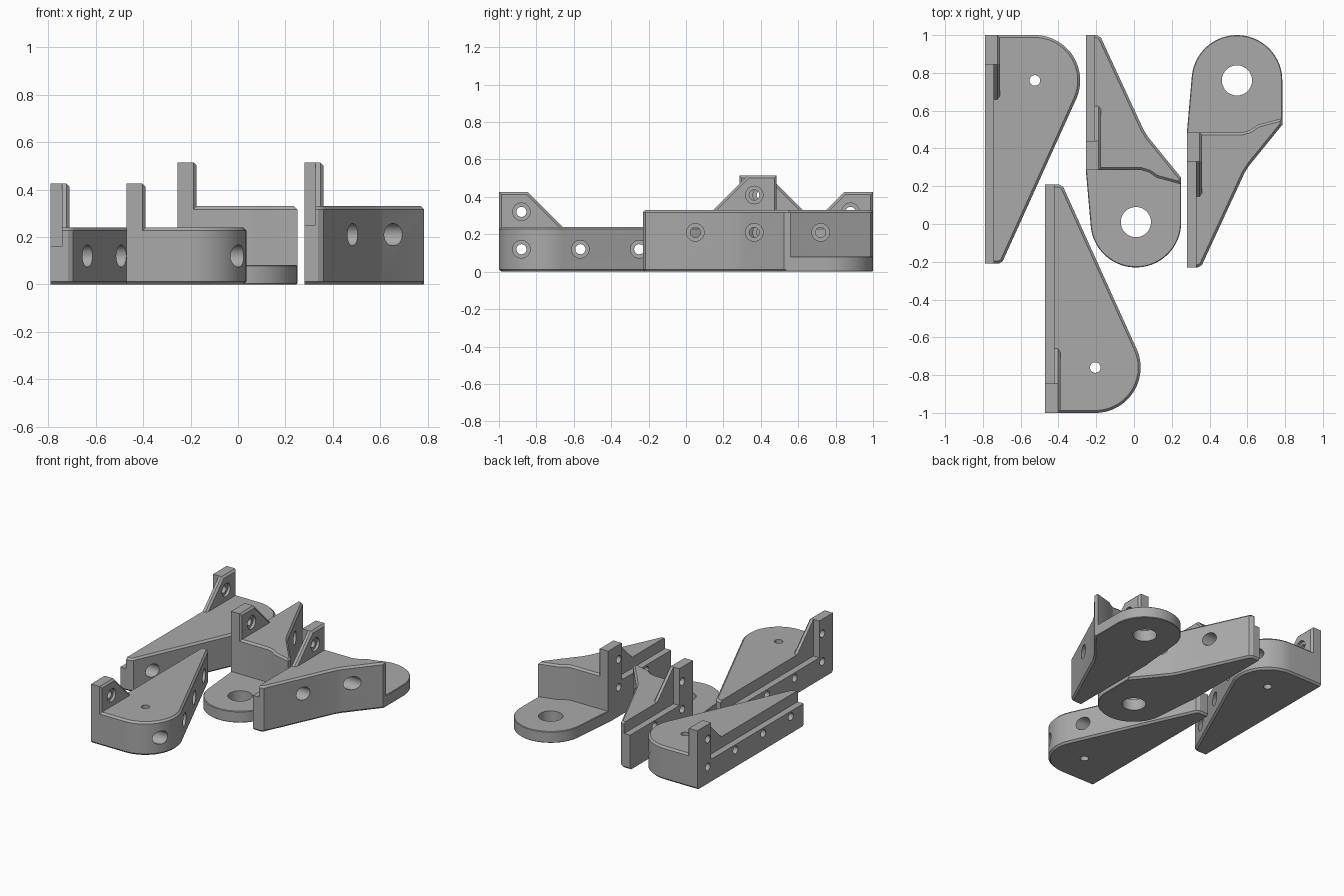
import bpy, bmesh, math
from mathutils import Matrix, Vector

cube = bpy.data.objects.get("Cube")
if cube:
    bpy.data.objects.remove(cube)

grey = bpy.data.materials.new("plain grey")
grey.use_nodes = True
colour = (0.4, 0.4, 0.4, 1)
grey.diffuse_color = colour
grey.node_tree.nodes["Principled BSDF"].inputs["Base Color"].default_value = colour


def to_object(bm, name):
    bmesh.ops.recalc_face_normals(bm, faces=bm.faces)
    mesh = bpy.data.meshes.new(name)
    bm.to_mesh(mesh)
    bm.free()
    mesh.materials.append(grey)
    obj = bpy.data.objects.new(name, mesh)
    bpy.context.collection.objects.link(obj)
    return obj


def prism(name, points, depth, keep, chamfer=0.013):
    """Extrude a face and chamfer the edges for which keep(a, b) is true."""
    bm = bmesh.new()
    face = bm.faces.new([bm.verts.new(p) for p in points])
    out = bmesh.ops.extrude_face_region(bm, geom=[face])
    moved = [v for v in out["geom"] if isinstance(v, bmesh.types.BMVert)]
    bmesh.ops.translate(bm, verts=moved, vec=depth)
    bmesh.ops.recalc_face_normals(bm, faces=bm.faces)
    edges = [e for e in bm.edges if keep(e.verts[0].co, e.verts[1].co)]
    bmesh.ops.bevel(bm, geom=edges, offset=chamfer, segments=1,
                    affect="EDGES", clamp_overlap=True)
    return to_object(bm, name)


def slab(name, outline, height):
    rim = lambda a, b: abs(a.z - b.z) < 0.001 and max(a.x, b.x) > 0.001
    return prism(name, [(x, y, 0) for x, y in outline], (0, 0, height), rim)


def rods(name, radius, start, length, axis="X"):
    """Parallel cylinders used as drills."""
    bm = bmesh.new()
    turn = Matrix.Rotation(math.pi / 2, 4, "Y") if axis == "X" else Matrix()
    shift = Vector((length / 2, 0, 0)) if axis == "X" else Vector()
    for p in start:
        bmesh.ops.create_cone(bm, cap_ends=True, segments=32, radius1=radius,
                              radius2=radius, depth=length,
                              matrix=Matrix.Translation(Vector(p) + shift) @ turn)
    return to_object(bm, name)


def box(name, low, high):
    bm = bmesh.new()
    low, high = Vector(low), Vector(high)
    size = high - low
    bmesh.ops.create_cube(bm, size=1, matrix=Matrix.Translation((low + high) / 2)
                          @ Matrix.Diagonal((*size, 1)))
    return to_object(bm, name)


def arc(cx, cy, radius, first, last, steps=28):
    for i in range(steps + 1):
        a = math.radians(first + (last - first) * i / steps)
        yield cx + radius * math.cos(a), cy + radius * math.sin(a)


def finish(name, body, extras, cutters, x, y, flip):
    """Combine the pieces, then set the bracket in place."""
    for operation, tools in (("UNION", extras), ("DIFFERENCE", cutters)):
        for tool in tools:
            tool.hide_render = True
            mod = body.modifiers.new(operation, "BOOLEAN")
            mod.operation, mod.solver, mod.object = operation, "EXACT", tool
    bpy.context.view_layer.update()
    mesh = bpy.data.meshes.new_from_object(
        body.evaluated_get(bpy.context.evaluated_depsgraph_get()))
    for obj in [body] + extras + cutters:
        bpy.data.objects.remove(obj)
    bm = bmesh.new()
    bm.from_mesh(mesh)
    bmesh.ops.transform(bm, verts=bm.verts, matrix=Matrix.Translation((x, y, 0))
                        @ Matrix.Diagonal((1, flip, 1, 1)))
    obj = to_object(bm, name)
    bpy.ops.object.select_all(action="DESELECT")
    obj.select_set(True)
    bpy.context.view_layer.objects.active = obj
    bpy.ops.object.shade_smooth_by_angle(angle=math.radians(25))


def bracket(name, outline, height, holes, eye, x, y, flip, plate=None):
    body = slab("body", outline, height)
    top = height + 0.185
    # Upright tab with a sloping gusset
    inner = lambda a, b: a.x > 0.07 and b.x > 0.07
    profile = [(0, 0.05), (0, top), (0.155, top), (0.39, top - 0.235), (0.39, 0.05)]
    extras = [prism("tab", [(0, b, c) for b, c in profile], (0.08, 0, 0), inner)]
    if plate:
        extras.append(slab("plate", plate, 0.082))
    # Ledge rebate, side screw holes with counterbores, vertical eye
    spots = [(0.12 + 0.315 * i, height - 0.12) for i in range(holes)]
    spots.append((0.12, height + 0.08))
    cutters = [
        box("rebate", (-0.1, 0.155, height - 0.08), (0.047, 2, 1)),
        rods("pilot", 0.027, [(-0.1, b, c) for b, c in spots], 0.9),
        rods("counterbore", 0.047, [(0.06, b, c) for b, c in spots], 0.8),
        rods("eye", eye[2], [(eye[0], eye[1], 0)], 2, "Z"),
    ]
    finish(name, body, extras, cutters, x, y, flip)


# Pair of tapered brackets with a rounded end
wedge = [(0, 0), *arc(0.265, 0.24, 0.24, -90, 24.4),
         (0.105, 1.175), (0.095, 1.197), (0.073, 1.21), (0, 1.21)]
for name, x, y, flip in (("wedge_bracket_back", -0.79, 1, -1),
                         ("wedge_bracket_front", -0.47, -1, 1)):
    bracket(name, wedge, 0.24, 4, (0.265, 0.24, 0.028), x, y, flip)

# Pair of taller brackets with a low eye plate
block = [(0, 0), (0.295, 0), (0.335, -0.012), (0.375, -0.04), (0.505, -0.075),
         (0.505, -0.04), (0.33, 0.175), (0.305, 0.215), (0.09, 0.68),
         (0.08, 0.702), (0.058, 0.715), (0, 0.715)]
plate = [(0, 0), *arc(0.265, -0.275, 0.24, 185, 360, 40),
         (0.505, -0.05), (0.45, 0), (0.3, 0.05), (0, 0.05)]
for name, x, y, flip in (("plate_bracket_middle", -0.255, 0.285, 1),
                         ("plate_bracket_side", 0.28, 0.485, -1)):
    bracket(name, block, 0.33, 2, (0.265, -0.275, 0.08), x, y, flip, plate)
